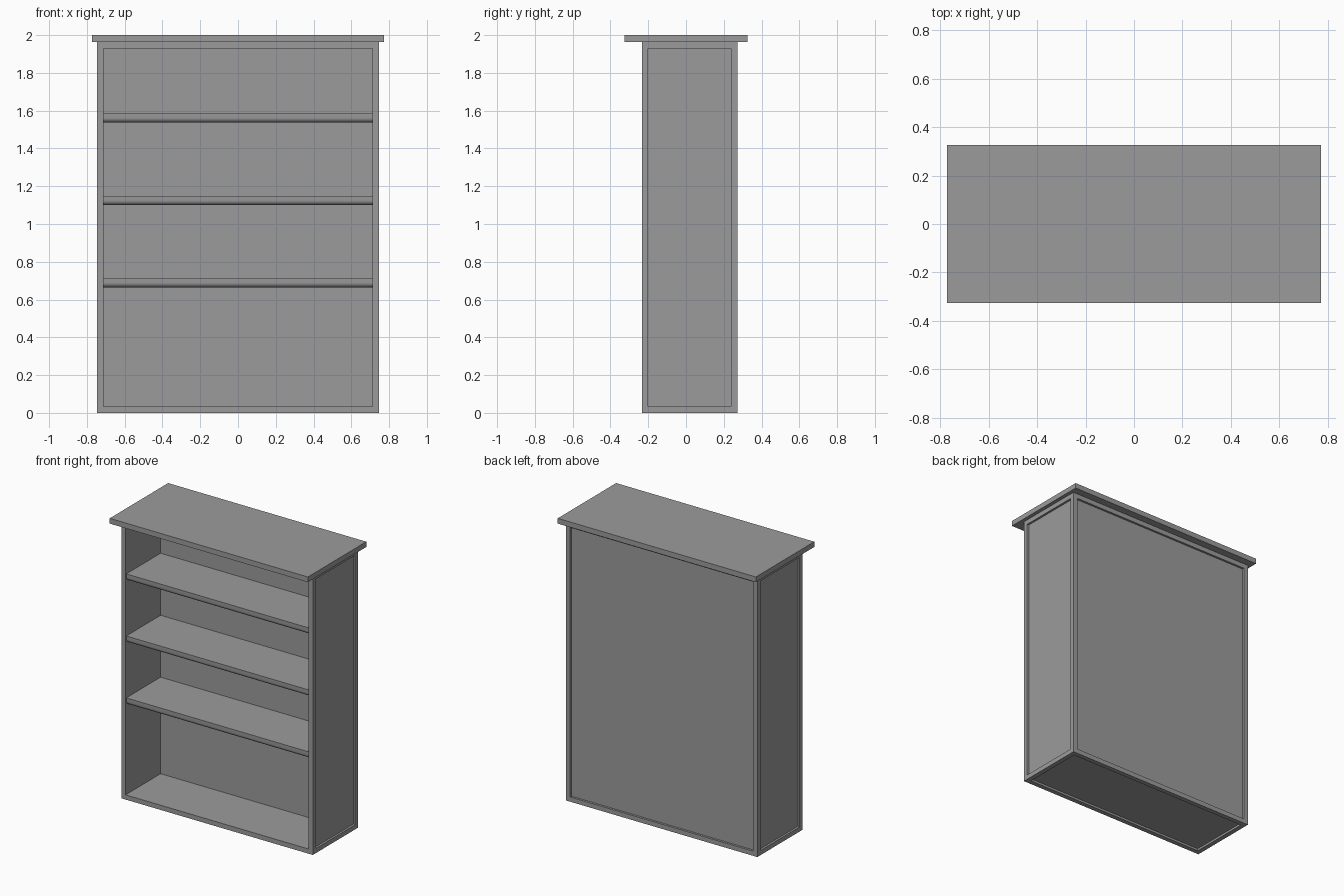
import bpy, bmesh, math

if "Cube" in bpy.data.objects:
    bpy.data.objects.remove(bpy.data.objects["Cube"])

# One dark grey finish for every part
MAT = bpy.data.materials.new("dark_grey")
MAT.diffuse_color = (0.33, 0.33, 0.33, 1)
MAT.use_nodes = True
MAT.node_tree.nodes["Principled BSDF"].inputs["Base Color"].default_value = MAT.diffuse_color


def finish(name, bm):
    bmesh.ops.recalc_face_normals(bm, faces=bm.faces)
    me = bpy.data.meshes.new(name)
    bm.to_mesh(me)
    bm.free()
    me.materials.append(MAT)
    ob = bpy.data.objects.new(name, me)
    bpy.context.collection.objects.link(ob)
    return ob


def box(bm, lo, hi):
    verts = bmesh.ops.create_cube(bm, size=1)["verts"]
    for v in verts:
        for i in range(3):
            v.co[i] = lo[i] + (v.co[i] + 0.5) * (hi[i] - lo[i])


def panel(bm, normal, depth):
    """Inset the face looking along normal and push it inwards."""
    bm.normal_update()
    face = max(bm.faces, key=lambda f: f.normal.dot(normal) * f.calc_area())
    bmesh.ops.inset_region(bm, faces=[face], thickness=FRAME, use_even_offset=True)
    new = bmesh.ops.extrude_discrete_faces(bm, faces=[face])["faces"][0]
    for v in new.verts:
        for i in range(3):
            v.co[i] -= normal[i] * depth


FRAME = 0.033
FRONT, BACK = -0.233, 0.272

# Carcass: framed recessed panels all round, deep open front
bm = bmesh.new()
box(bm, (-0.746, FRONT, 0), (0.746, BACK, 1.963))
for n, d in [((1, 0, 0), 0.015), ((-1, 0, 0), 0.015), ((0, 1, 0), 0.015),
             ((0, 0, -1), 0.015), ((0, -1, 0), 0.39)]:
    panel(bm, n, d)
finish("carcass", bm)

# Overhanging top board
bm = bmesh.new()
box(bm, (-0.772, -0.325, 1.963), (0.772, 0.325, 2.0))
finish("top_board", bm)

# Shelves: square top edge, front rounded off underneath
REAR, NOSE, R, THICK = 0.157, FRONT + 0.008, 0.024, 0.048
for k, top in enumerate((0.713, 1.149, 1.586)):
    bm = bmesh.new()
    low = top - THICK
    profile = [(REAR, low), (REAR, top), (NOSE, top)]
    for i in range(7):
        a = math.pi + math.pi / 2 * i / 6
        profile.append((NOSE + R + R * math.cos(a), low + R + R * math.sin(a)))
    face = bm.faces.new([bm.verts.new((-0.713, y, z)) for y, z in profile])
    ext = bmesh.ops.extrude_face_region(bm, geom=[face])["geom"]
    bmesh.ops.translate(bm, vec=(1.426, 0, 0),
                        verts=[g for g in ext if isinstance(g, bmesh.types.BMVert)])
    ob = finish(f"shelf_{k + 1}", bm)
    bpy.ops.object.select_all(action='DESELECT')
    ob.select_set(True)
    bpy.context.view_layer.objects.active = ob
    bpy.ops.object.shade_smooth_by_angle(angle=math.radians(35))
